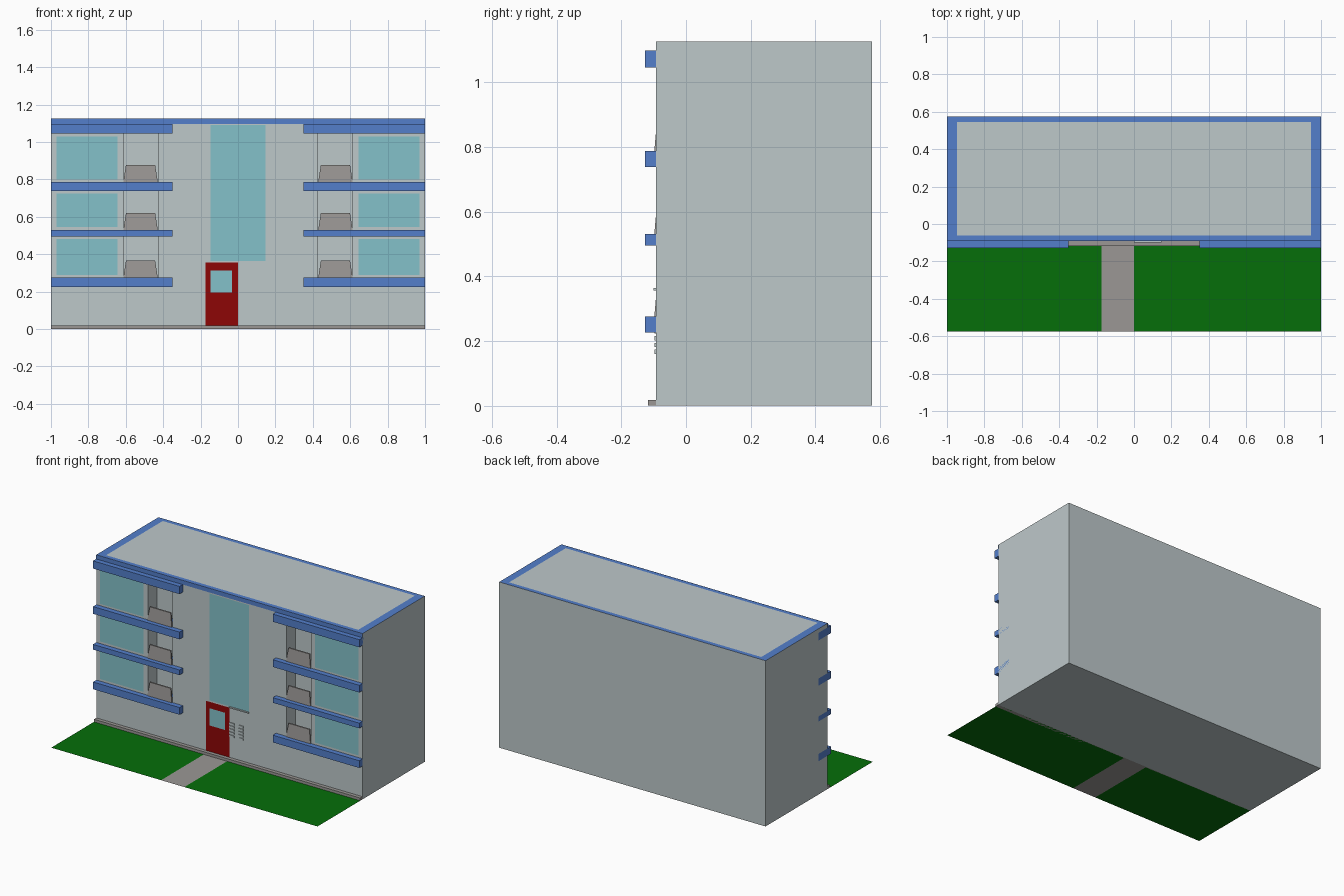
import bpy, bmesh

if "Cube" in bpy.data.objects:
    bpy.data.objects.remove(bpy.data.objects["Cube"])


def material(name, rgb):
    # display colour to linear
    m = bpy.data.materials.new(name)
    m.diffuse_color = [(c / 255) ** 2.2 for c in rgb] + [1]
    m.use_nodes = True
    m.node_tree.nodes["Principled BSDF"].inputs["Base Color"].default_value = m.diffuse_color
    return m


WALL = material("wall", (188, 199, 201))
BLUE = material("blue_trim", (84, 126, 202))
GLASS = material("glass", (131, 192, 201))
RED = material("door_red", (140, 14, 14))
GREEN = material("grass", (14, 110, 18))
STONE = material("stone", (153, 150, 148))

FRONT = -0.092   # wall plane
BACK = 0.575
TOP = 1.125


def mesh_object(name, verts, faces, mat=None):
    me = bpy.data.meshes.new(name)
    me.from_pydata(verts, [], faces)
    ob = bpy.data.objects.new(name, me)
    bpy.context.collection.objects.link(ob)
    if mat:
        me.materials.append(mat)
    return ob


BOX_FACES = [(0, 3, 2, 1), (4, 5, 6, 7), (0, 1, 5, 4),
             (1, 2, 6, 5), (2, 3, 7, 6), (3, 0, 4, 7)]


def box(name, x, y, z, mat=None):
    verts = [(px, py, pz) for pz in z
             for px, py in ((x[0], y[0]), (x[1], y[0]), (x[1], y[1]), (x[0], y[1]))]
    return mesh_object(name, verts, BOX_FACES, mat)


def wall_panel(name, x, z, mat, offset=0.001):
    y = FRONT - offset
    return mesh_object(name, [(x[0], y, z[0]), (x[1], y, z[0]),
                              (x[1], y, z[1]), (x[0], y, z[1])], [(0, 1, 2, 3)], mat)


def ground_panel(name, x, mat):
    return mesh_object(name, [(x[0], -0.575, 0), (x[1], -0.575, 0),
                              (x[1], FRONT, 0), (x[0], FRONT, 0)], [(0, 1, 2, 3)], mat)


def side_range(side, a, b):
    return tuple(sorted((side * a, side * b)))


# Main block with a flat blue roof border
body = box("building_body", (-1, 1), (FRONT, BACK), (0, TOP), WALL)
body.data.materials.append(BLUE)
bm = bmesh.new()
bm.from_mesh(body.data)
bm.faces.ensure_lookup_table()
roof = bm.faces[1]
rim = bmesh.ops.inset_region(bm, faces=[roof], thickness=0.042)
for f in rim["faces"]:
    f.material_index = 1
for v in roof.verts:
    v.co.x = 0.947 if v.co.x > 0 else -0.947
bm.to_mesh(body.data)
bm.free()
wall_panel("roof_fascia", (-1, 1), (1.097, TOP), BLUE)

# Balcony slabs, windows and leaning balcony panels on both wings
SLABS = [(0.226, 0.275), (0.495, 0.53), (0.738, 0.787), (1.045, 1.097)]
WINDOWS = [(0.29, 0.48), (0.545, 0.725), (0.80, 1.03)]
for side, label in ((-1, "left"), (1, "right")):
    cutter = box(f"recess_cutter_{label}", side_range(side, 0.428, 0.613),
                 (-0.3, 0.008), (0.25, 1.07))
    cutter.hide_render = True
    cutter.display_type = 'WIRE'
    cut = body.modifiers.new(f"recess_{label}", 'BOOLEAN')
    cut.operation = 'DIFFERENCE'
    cut.solver = 'EXACT'
    cut.object = cutter

    for i, z in enumerate(SLABS):
        box(f"balcony_slab_{label}_{i + 1}", side_range(side, 0.35, 1),
            (-0.127, 0.007), z, BLUE)
    for i, z in enumerate(WINDOWS):
        wall_panel(f"window_{label}_{i + 1}", side_range(side, 0.645, 0.97), z, GLASS)
    for i, (_, z) in enumerate(SLABS[:3]):
        c = side * 0.521
        verts = []
        for half, y, h in ((0.092, -0.098, 0), (0.078, -0.09, 0.091)):
            verts += [(c - half, y, z + h), (c + half, y, z + h),
                      (c + half, y + 0.01, z + h), (c - half, y + 0.01, z + h)]
        mesh_object(f"balcony_railing_{label}_{i + 1}", verts, BOX_FACES, STONE)

# Stairwell window and the narrow sill under it
wall_panel("stairwell_window", (-0.148, 0.146), (0.365, 1.09), GLASS)
box("window_sill", (0, 0.146), (-0.1, FRONT), (0.356, 0.364), WALL)

# Entrance door
wall_panel("front_door", (-0.175, 0), (0.018, 0.355), RED)
wall_panel("door_window", (-0.148, -0.032), (0.195, 0.312), GLASS, 0.002)

# Letterboxes beside the door
for col, x in enumerate((0.002, 0.071)):
    for row in range(5):
        z = 0.16 + row * 0.021
        box(f"letterbox_{col + 1}_{row + 1}", (x, x + 0.035),
            (-0.097, FRONT), (z, z + 0.013), WALL)

# Plinth, lawns and path
box("plinth", (-1, 1), (-0.117, FRONT), (0, 0.018), STONE)
ground_panel("lawn_left", (-1, -0.175), GREEN)
ground_panel("path", (-0.175, 0), STONE)
ground_panel("lawn_right", (0, 1), GREEN)
